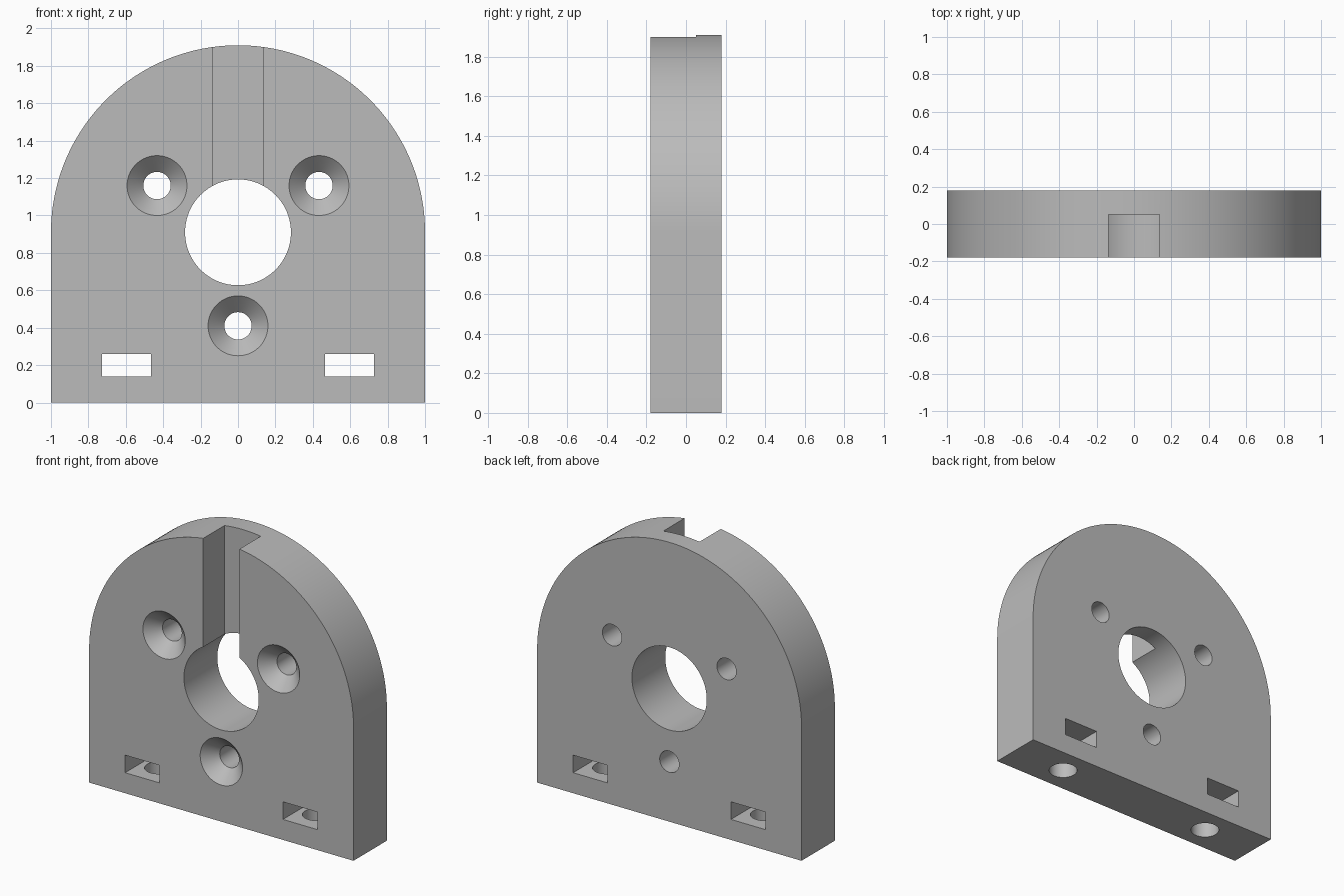
import bpy
import bmesh
from math import sin, cos, pi, radians
from mathutils import Matrix

cube = bpy.data.objects.get("Cube")
if cube:
    bpy.data.objects.remove(cube, do_unlink=True)

HALF = 0.18        # half thickness of the plate
AXIS_Z = 0.91      # height of the bore axis
SEGMENTS = 96

grey = bpy.data.materials.new("plain grey")
grey.use_nodes = True
colour = (0.5, 0.5, 0.5, 1)
grey.diffuse_color = colour
grey.node_tree.nodes["Principled BSDF"].inputs["Base Color"].default_value = colour


def finish(name, bm):
    bmesh.ops.recalc_face_normals(bm, faces=bm.faces)
    mesh = bpy.data.meshes.new(name)
    bm.to_mesh(mesh)
    bm.free()
    mesh.materials.append(grey)
    obj = bpy.data.objects.new(name, mesh)
    bpy.context.collection.objects.link(obj)
    return obj


def box(name, low, high):
    bm = bmesh.new()
    bmesh.ops.create_cube(bm, size=1)
    for v in bm.verts:
        v.co = [l + (c + 0.5) * (h - l) for c, l, h in zip(v.co, low, high)]
    return finish(name, bm)


def turned(name, profile, matrix):
    """Closed solid of revolution from (radius, height) rings."""
    bm = bmesh.new()
    rings = [[bm.verts.new((r * cos(2 * pi * i / SEGMENTS), r * sin(2 * pi * i / SEGMENTS), h))
              for i in range(SEGMENTS)] for r, h in profile]
    for a, b in zip(rings, rings[1:]):
        for i in range(SEGMENTS):
            j = (i + 1) % SEGMENTS
            bm.faces.new((a[i], a[j], b[j], b[i]))
    bm.faces.new(rings[0])
    bm.faces.new(rings[-1])
    bm.transform(matrix)
    return finish(name, bm)


def along_y(x, z):
    # local height runs from the front towards the back
    return Matrix.Translation((x, 0, z)) @ Matrix.Rotation(radians(-90), 4, "X")


# Arched plate
bm = bmesh.new()
outline = [(-1, 0), (1, 0)]
outline += [(cos(pi * i / SEGMENTS), AXIS_Z + sin(pi * i / SEGMENTS)) for i in range(SEGMENTS + 1)]
face = bm.faces.new([bm.verts.new((x, -HALF, z)) for x, z in outline])
extruded = bmesh.ops.extrude_face_region(bm, geom=[face])
bmesh.ops.translate(bm, vec=(0, 2 * HALF, 0),
                    verts=[g for g in extruded["geom"] if isinstance(g, bmesh.types.BMVert)])
plate = finish("mounting_plate", bm)

# Central bore and the front groove rising from it
cutters = [
    turned("bore_cutter", [(0.283, -0.3), (0.283, 0.3)], along_y(0, AXIS_Z)),
    box("groove_cutter", (-0.137, -0.3, AXIS_Z), (0.137, 0.05, 2.1)),
]

# Three countersunk screw holes around the bore
sink = [(0.18, -HALF - 0.02), (0.073, -HALF + 0.087), (0.073, 0.3)]
for angle in (30, 150, 270):
    a = radians(angle)
    cutters.append(turned("screw_cutter", sink, along_y(0.5 * cos(a), AXIS_Z + 0.5 * sin(a))))

# Nut slots through the plate, each met by a bolt hole from below
for side in (-1, 1):
    x = side * 0.597
    cutters.append(box("nut_slot_cutter", (x - 0.131, -0.3, 0.14), (x + 0.131, 0.3, 0.26)))
    cutters.append(turned("bolt_cutter", [(0.09, -0.1), (0.09, 0.2)], Matrix.Translation((x, 0, 0))))

bpy.ops.object.select_all(action="DESELECT")
bpy.context.view_layer.objects.active = plate
plate.select_set(True)
for cutter in cutters:
    cutter.hide_render = True
    cut = plate.modifiers.new("cut", "BOOLEAN")
    cut.operation = "DIFFERENCE"
    cut.solver = "EXACT"
    cut.object = cutter
    bpy.ops.object.modifier_apply(modifier=cut.name)
    bpy.data.objects.remove(cutter, do_unlink=True)

bpy.ops.object.shade_smooth_by_angle(angle=radians(30))
